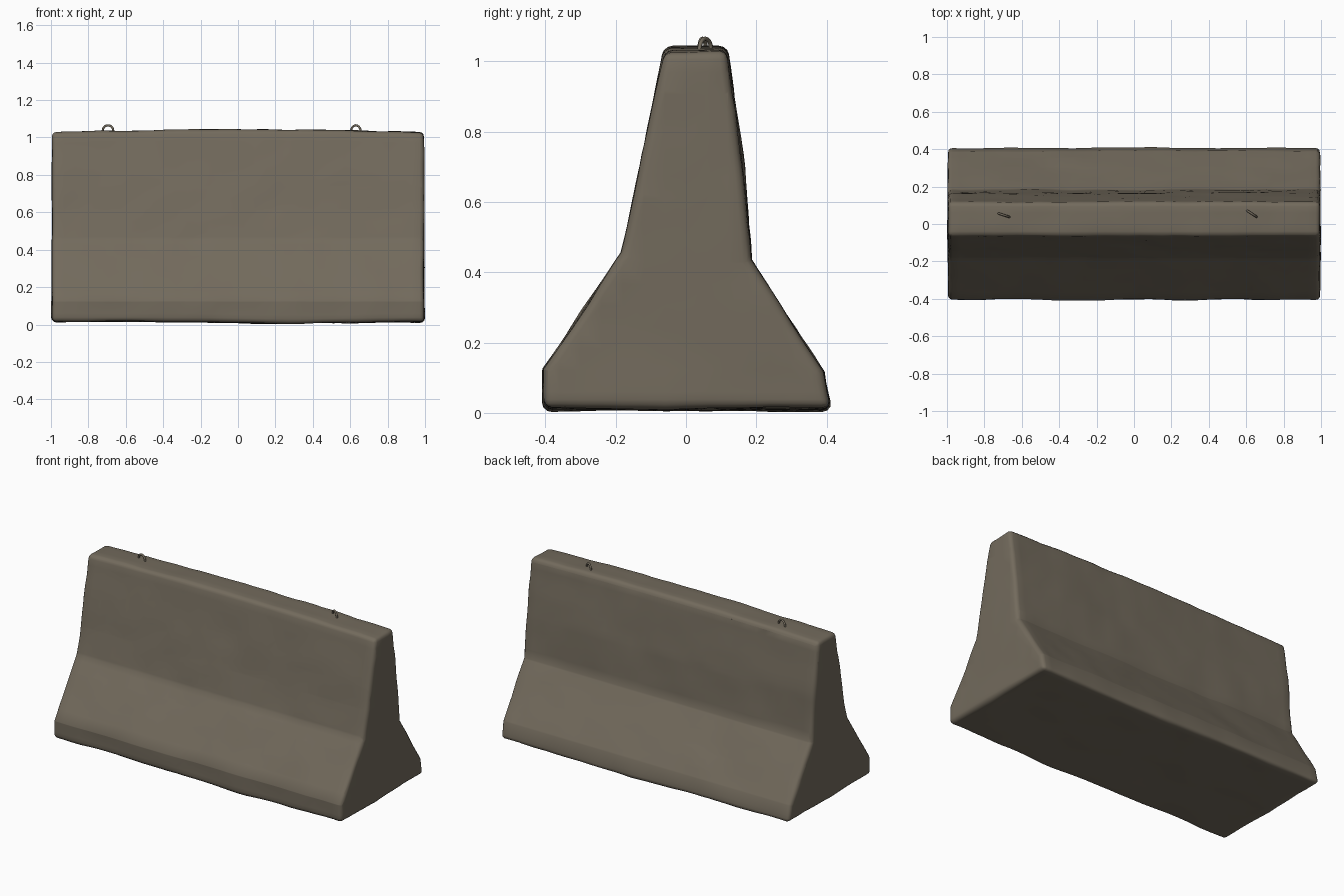
import bpy, bmesh, math
from mathutils import Vector, noise

cube = bpy.data.objects.get("Cube")
if cube:
    bpy.data.objects.remove(cube, do_unlink=True)


def make_material(name, rgb):
    mat = bpy.data.materials.new(name)
    mat.use_nodes = True
    mat.diffuse_color = (*rgb, 1)
    mat.node_tree.nodes["Principled BSDF"].inputs["Base Color"].default_value = (*rgb, 1)
    return mat


concrete = make_material("weathered concrete", (0.17, 0.145, 0.108))

# Barrier cross-section (y, z)
PROFILE = [(-0.405, 0.015), (-0.405, 0.125), (-0.183, 0.455), (-0.145, 0.62),
           (-0.063, 1.04), (0.117, 1.04), (0.162, 0.7), (0.185, 0.435),
           (0.39, 0.115), (0.412, 0.015)]
HALF = 0.995

# Barrier block: extruded profile with worn, rounded edges
bm = bmesh.new()
face = bm.faces.new([bm.verts.new((-HALF, y, z)) for y, z in PROFILE])
ext = bmesh.ops.extrude_face_region(bm, geom=[face])
bmesh.ops.translate(bm, vec=(2 * HALF, 0, 0),
                    verts=[g for g in ext["geom"] if isinstance(g, bmesh.types.BMVert)])
bmesh.ops.recalc_face_normals(bm, faces=bm.faces)
sharp = [e for e in bm.edges if e.calc_face_angle() > 0.6]
bmesh.ops.bevel(bm, geom=sharp, offset=0.024, segments=3, profile=0.5, affect='EDGES')


def slice_along(axis, start, stop, count):
    normal = Vector((0, 0, 0))
    normal[axis] = 1
    for i in range(count):
        at = normal * (start + (stop - start) * i / (count - 1))
        bmesh.ops.bisect_plane(bm, geom=bm.verts[:] + bm.edges[:] + bm.faces[:],
                               plane_co=at, plane_no=normal)


slice_along(0, -0.93, 0.93, 32)
slice_along(1, -0.36, 0.36, 13)
slice_along(2, 0.06, 0.98, 16)

# Uneven cast surface: crowned top, slightly sagging base, shallow dents
bm.normal_update()
moves = []
for v in bm.verts:
    p = v.co
    dent = 0.006 * noise.noise(p * 3.5) + 0.004 * noise.noise(p * 9)
    move = v.normal * dent
    if p.z > 0.9:
        move.z += 0.004 - 0.015 * p.x ** 2
    if p.z < 0.1:
        move.z -= 0.009 * math.exp(-((p.x - 0.3) / 0.4) ** 2)
    moves.append(move)
for v, move in zip(bm.verts, moves):
    v.co += move

mesh = bpy.data.meshes.new("barrier_block")
bm.to_mesh(mesh)
bm.free()
mesh.materials.append(concrete)
block = bpy.data.objects.new("barrier_block", mesh)
bpy.context.collection.objects.link(block)
bpy.context.view_layer.objects.active = block
block.select_set(True)
bpy.ops.object.shade_smooth_by_angle(angle=math.radians(40))
block.select_set(False)


# Lifting loops: bent rods set into the top
def lifting_loop(name, x, y, turn):
    curve = bpy.data.curves.new(name, 'CURVE')
    curve.dimensions = '3D'
    curve.bevel_depth = 0.006
    curve.bevel_resolution = 2
    curve.use_fill_caps = True
    arch = [(0.03 * math.cos(a), 0.03 * math.sin(a))
            for a in (math.pi * i / 10 for i in range(11))]
    path = [(0.032, -0.03)] + arch + [(-0.032, -0.03)]
    spline = curve.splines.new('POLY')
    spline.points.add(len(path) - 1)
    for point, (u, h) in zip(spline.points, path):
        point.co = (u, 0, h, 1)
    curve.materials.append(concrete)
    loop = bpy.data.objects.new(name, curve)
    loop.location = (x, y, 1.035)
    loop.rotation_euler = (0, 0, math.radians(turn))
    bpy.context.collection.objects.link(loop)


lifting_loop("lifting_loop_right", -0.695, 0.047, -18)
lifting_loop("lifting_loop_left", 0.63, 0.055, -33)
